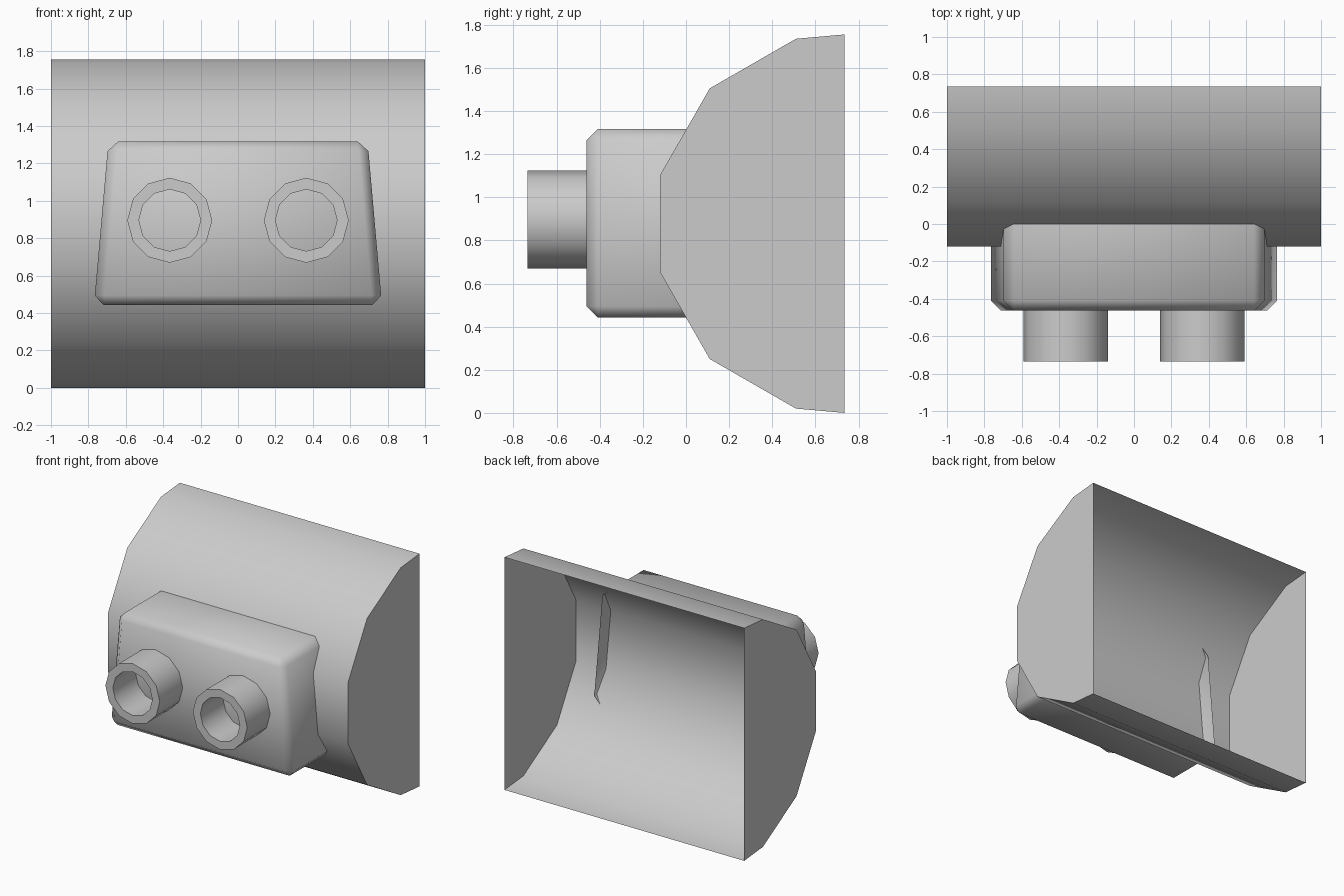
import bpy, bmesh
from math import cos, sin, pi, radians

if "Cube" in bpy.data.objects:
    bpy.data.objects.remove(bpy.data.objects["Cube"])


def finish(name, bm, angle):
    mesh = bpy.data.meshes.new(name)
    bm.to_mesh(mesh)
    bm.free()
    obj = bpy.data.objects.new(name, mesh)
    bpy.context.collection.objects.link(obj)
    bpy.ops.object.select_all(action='DESELECT')
    obj.select_set(True)
    bpy.context.view_layer.objects.active = obj
    bpy.ops.object.shade_smooth_by_angle(angle=radians(angle))
    return obj


# Curved housing: half-round profile (y, z) with closed ends and an open back
half = [(0.735, 0.0), (0.51, 0.02), (0.11, 0.25), (-0.12, 0.652)]
height = 1.755
profile = half + [(y, height - z) for y, z in reversed(half)]
bm = bmesh.new()
left = [bm.verts.new((-1, y, z)) for y, z in profile]
right = [bm.verts.new((1, y, z)) for y, z in profile]
for i in range(len(profile) - 1):
    bm.faces.new((left[i], left[i + 1], right[i + 1], right[i]))
bm.faces.new(left)
bm.faces.new(right)
bm.normal_update()
for f in bm.faces:
    c = f.calc_center_median()
    c.y -= 0.6
    c.z -= height / 2
    if f.normal.dot(c) < 0:
        f.normal_flip()
finish("housing_shell", bm, 40)

# Tapered front box: chamfered, open where it meets the housing
bm = bmesh.new()
outline = [(-0.77, 0.442), (0.77, 0.442), (0.693, 1.317), (-0.693, 1.317)]
front = [bm.verts.new((x, -0.462, z)) for x, z in outline]
back = [bm.verts.new((x, 0.0, z)) for x, z in outline]
bm.faces.new(front)
for i in range(4):
    j = (i + 1) % 4
    bm.faces.new((front[j], front[i], back[i], back[j]))
edges = [e for e in bm.edges if not e.is_boundary]
bmesh.ops.bevel(bm, geom=edges, offset=0.052, segments=1,
                profile=0.5, affect='EDGES')
finish("front_box", bm, 60)

# Two hollow twelve-sided pipes
SIDES = 12
for side, sx in (("left", -1), ("right", 1)):
    bm = bmesh.new()
    rings = []
    for r, y in ((0.227, -0.462), (0.227, -0.735), (0.165, -0.735), (0.165, -0.462)):
        rings.append([bm.verts.new((sx * 0.365 + r * cos(2 * pi * k / SIDES), y,
                                    0.896 + r * sin(2 * pi * k / SIDES)))
                      for k in range(SIDES)])
    for a, b in zip(rings, rings[1:]):
        for k in range(SIDES):
            n = (k + 1) % SIDES
            bm.faces.new((a[k], a[n], b[n], b[k]))
    bm.normal_update()
    bm.faces.ensure_lookup_table()
    f = bm.faces[0]
    if f.normal.x * (f.calc_center_median().x - sx * 0.365) < 0:
        bmesh.ops.reverse_faces(bm, faces=bm.faces[:])
    finish(side + "_pipe", bm, 40)
